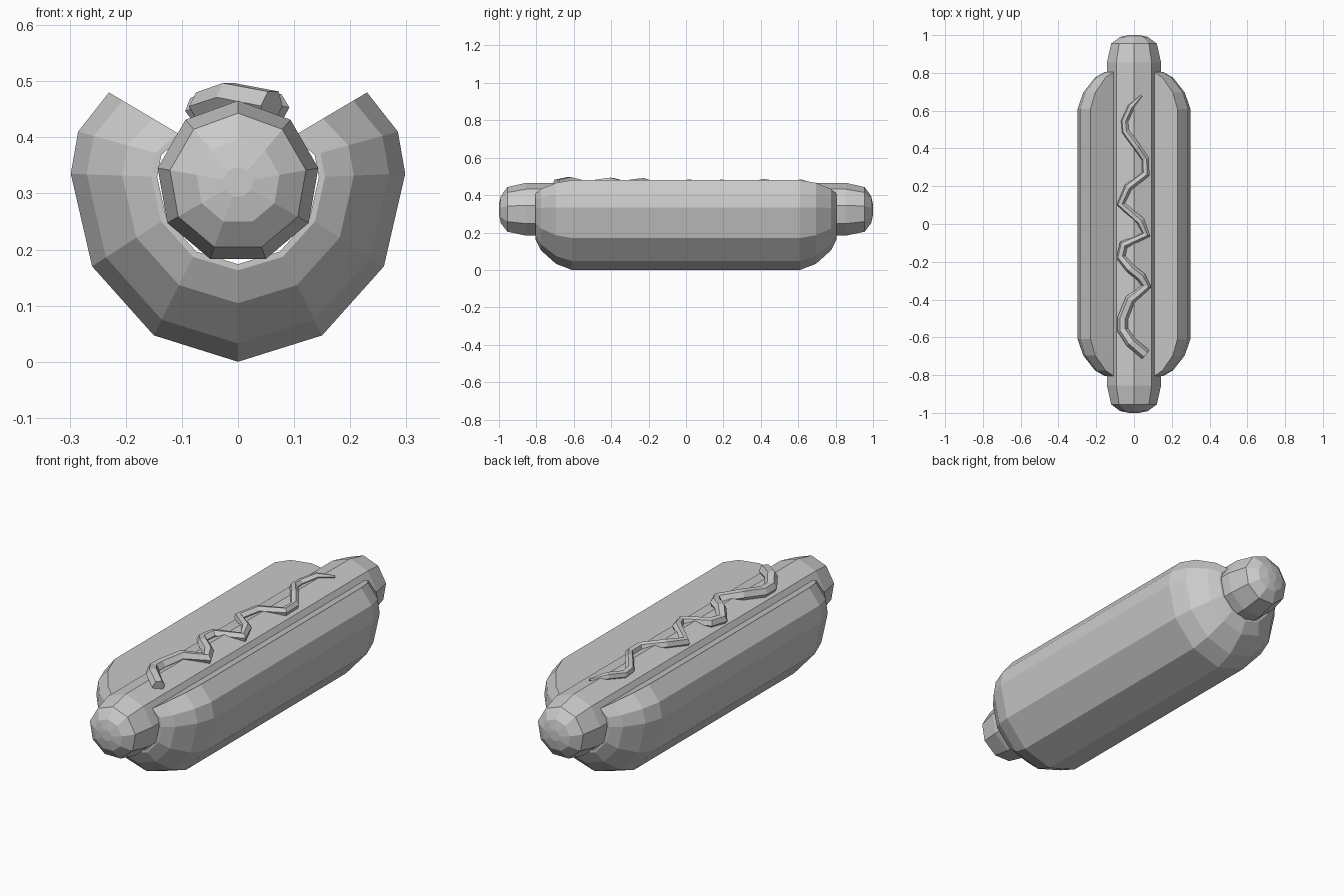
import bpy
from math import sin, cos, tau

if "Cube" in bpy.data.objects:
    bpy.data.objects.remove(bpy.data.objects["Cube"])


def make_mesh(name, verts, faces):
    mesh = bpy.data.meshes.new(name)
    mesh.from_pydata(verts, [], faces)
    obj = bpy.data.objects.new(name, mesh)
    bpy.context.collection.objects.link(obj)
    # consistent outward normals
    bpy.context.view_layer.objects.active = obj
    obj.select_set(True)
    bpy.ops.object.mode_set(mode='EDIT')
    bpy.ops.mesh.select_all(action='SELECT')
    bpy.ops.mesh.normals_make_consistent(inside=False)
    bpy.ops.object.mode_set(mode='OBJECT')
    obj.select_set(False)
    return obj


def bridge_rings(count, n):
    return [(r * n + i, r * n + (i + 1) % n, (r + 1) * n + (i + 1) % n, (r + 1) * n + i)
            for r in range(count - 1) for i in range(n)]


def mirrored(half):
    # half profile starts on the centre line and runs to the right tip
    return [(-x, z) for x, z in reversed(half[1:])] + half


CZ = 0.32  # sausage axis height

# Bun: outer profile shrinks onto the mouth profile at both ends
outer = mirrored([(0, 0), (0.15, 0.047), (0.26, 0.17), (0.298, 0.335), (0.285, 0.41), (0.23, 0.48)])
mouth = mirrored([(0, 0.163), (0.08, 0.187), (0.137, 0.25), (0.155, 0.33), (0.147, 0.372), (0.107, 0.407)])
groove = [(x * 0.93, CZ + (z - CZ) * 0.93) for x, z in mouth]
lip = (0.195, 0.459)


def bun_section(y, t):
    def mix(a, b):
        return (a[0] + (b[0] - a[0]) * t, y, a[1] + (b[1] - a[1]) * t)
    rim = [mix(m, o) for m, o in zip(mouth, outer)]
    right = mix(mouth[-1], lip)
    left = (-right[0], y, right[2])
    return rim + [right] + [(x, y, z) for x, z in reversed(groove)] + [left]


steps = [(0.805, 0.0), (0.775, 0.36), (0.695, 0.8), (0.61, 1.0)]
rings = [(-y, t) for y, t in steps] + list(reversed(steps))
verts = [v for y, t in rings for v in bun_section(y, t)]
n = 24
faces = bridge_rings(len(rings), n)
for base in (0, (len(rings) - 1) * n):
    for i in range(10):
        faces.append((base + i, base + i + 1, base + 21 - i, base + 22 - i))
    faces += [(base + 10, base + 11, base + 12), (base, base + 22, base + 23)]
make_mesh("bun", verts, faces)

# Sausage: nine-sided body with rounded ends
ends = [(1.0, 0.027), (0.99, 0.075), (0.955, 0.123), (0.855, 0.1454)]
rings = [(-y, r) for y, r in ends] + list(reversed(ends))
sides = 9
verts = [(r * sin(tau * i / sides), y, CZ + r * cos(tau * i / sides))
         for y, r in rings for i in range(sides)]
faces = bridge_rings(len(rings), sides)
faces += [tuple(range(sides)), tuple(range(len(verts) - sides, len(verts)))]
make_mesh("sausage", verts, faces)

# Mustard: tapering zigzag tube resting on the sausage
path = [(0.06, -0.69), (-0.016, -0.626), (-0.06, -0.56), (-0.06, -0.50), (-0.02, -0.40),
        (0.065, -0.33), (0.037, -0.28), (-0.02, -0.235), (-0.07, -0.175), (-0.055, -0.11),
        (0.065, -0.055), (0.035, 0.015), (-0.07, 0.106), (-0.03, 0.195), (0.062, 0.265),
        (0.06, 0.345), (0.015, 0.41), (-0.045, 0.49), (-0.05, 0.545), (-0.015, 0.62),
        (0.04, 0.68)]
curve = bpy.data.curves.new("mustard", 'CURVE')
curve.dimensions = '3D'
curve.bevel_depth = 1.0
curve.bevel_resolution = 1
curve.use_fill_caps = True
spline = curve.splines.new('POLY')
spline.use_smooth = False
spline.points.add(len(path) - 1)
for i, ((x, y), p) in enumerate(zip(path, spline.points)):
    f = i / (len(path) - 1)
    p.radius = 0.03 - 0.012 * f if i < len(path) - 1 else 0.006
    p.co = (x, y, 0.471 - 0.35 * abs(x) + 0.006 * (1 - f), 1)
mustard = bpy.data.objects.new("mustard", curve)
bpy.context.collection.objects.link(mustard)
